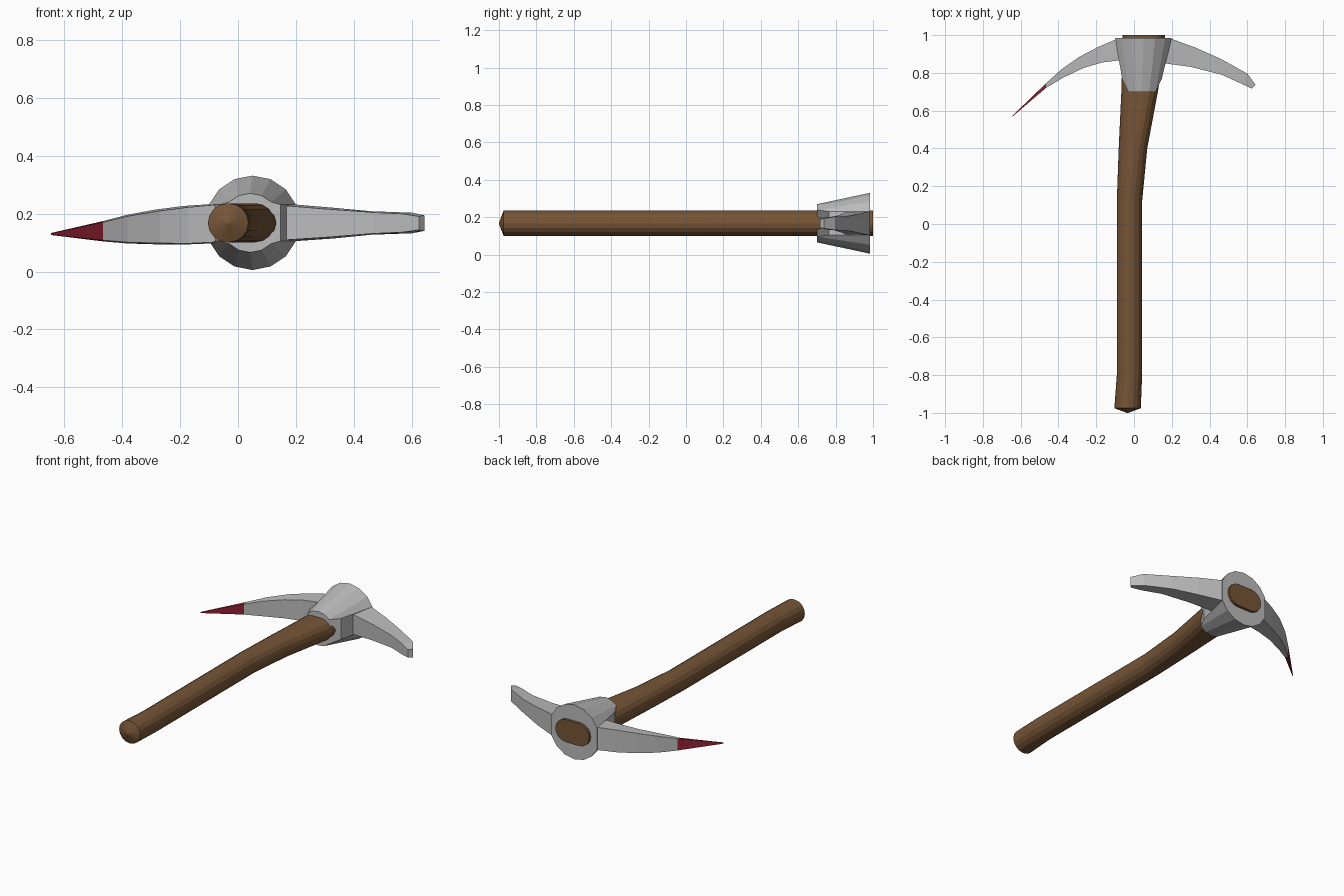
import bpy, bmesh, math

cube = bpy.data.objects.get("Cube")
if cube:
    bpy.data.objects.remove(cube, do_unlink=True)

MID_Z = 0.168


def material(name, rgb):
    m = bpy.data.materials.new(name)
    m.use_nodes = True
    m.diffuse_color = (*rgb, 1)
    bsdf = next(n for n in m.node_tree.nodes if n.type == 'BSDF_PRINCIPLED')
    bsdf.inputs["Base Color"].default_value = (*rgb, 1)
    return m


wood = material("brown wood", (0.18, 0.09, 0.037))
steel = material("grey steel", (0.50, 0.50, 0.50))
red = material("red paint", (0.30, 0.017, 0.035))


def loft(name, rings, mats):
    """Skin a list of equal-length point rings and close both ends."""
    bm = bmesh.new()
    loops = [[bm.verts.new(p) for p in ring] for ring in rings]
    n = len(loops[0])
    for a, b in zip(loops, loops[1:]):
        for i in range(n):
            j = (i + 1) % n
            bm.faces.new((a[i], a[j], b[j], b[i]))
    bm.faces.new(loops[0])
    bm.faces.new(loops[-1])
    bmesh.ops.remove_doubles(bm, verts=bm.verts, dist=0.0005)
    bmesh.ops.recalc_face_normals(bm, faces=bm.faces)
    mesh = bpy.data.meshes.new(name)
    bm.to_mesh(mesh)
    bm.free()
    for m in mats:
        mesh.materials.append(m)
    obj = bpy.data.objects.new(name, mesh)
    bpy.context.collection.objects.link(obj)
    return obj


# Handle: round at the grip, stretched into a slot shape at the head
def handle_ring(y, x0, x1, r=0.067):
    ring = []
    for side, cx in ((0, x1 - r), (1, x0 + r)):
        for i in range(9):
            a = -math.pi / 2 + math.pi * (i / 8 + side)
            ring.append((cx + r * math.cos(a), y, MID_Z + r * math.sin(a)))
    return ring


handle_path = [(-0.975, -0.104, 0.036), (-0.8, -0.091, 0.043),
               (0.12, -0.091, 0.043), (0.4, -0.081, 0.07),
               (0.72, -0.066, 0.13), (1.0, -0.06, 0.165)]
rings = [handle_ring(-1.0, -0.038, -0.03, 0.004)]
rings += [handle_ring(*p) for p in handle_path]
loft("handle", rings, [wood])


# Collar: flared cone whose lobes reach forward above and below the handle
def collar_ring(cx, y, r, side_y, side_reach):
    ring = []
    for i in range(16):
        if i % 8 == 0:
            continue
        a = i * math.pi / 8
        x, z = cx + r * math.cos(a), MID_Z + r * math.sin(a)
        yy = y
        if i in (1, 7, 9, 15):
            x = cx + math.copysign(side_reach, math.cos(a))
            z = MID_Z + math.copysign(0.063, math.sin(a))
            yy = side_y
        ring.append((x, yy, z))
    return ring


loft("collar", [collar_ring(0.042, 0.70, 0.102, 0.765, 0.104),
                collar_ring(0.05, 0.985, 0.163, 0.985, 0.15)], [steel])


# Arms: sections given as back x, y, front x, y, bottom and top height
def arm_ring(bx, by, fx, fy, low, high, lip=0.004):
    return [(bx, by, low - lip), (bx, by, high + lip),
            (fx, fy, high), (fx, fy, low)]


spike = loft("spike_arm", [arm_ring(*s) for s in (
    (-0.06, 0.985, -0.05, 0.867, 0.105, 0.229),
    (-0.09, 0.98, -0.09, 0.865, 0.101, 0.229),
    (-0.19, 0.937, -0.17, 0.855, 0.097, 0.222),
    (-0.29, 0.885, -0.27, 0.825, 0.098, 0.209),
    (-0.385, 0.818, -0.38, 0.772, 0.101, 0.191),
    (-0.466, 0.745, -0.466, 0.72, 0.108, 0.17),
    (-0.645, 0.572, -0.645, 0.568, 0.127, 0.132, 0.001))], [steel, red])
for face in spike.data.polygons:
    if face.center.x < -0.47:
        face.material_index = 1

loft("chisel_arm", [arm_ring(*s) for s in (
    (0.14, 0.985, 0.12, 0.855, 0.105, 0.229),
    (0.2, 0.98, 0.165, 0.85, 0.109, 0.227),
    (0.33, 0.932, 0.30, 0.832, 0.118, 0.216),
    (0.46, 0.874, 0.465, 0.79, 0.131, 0.204),
    (0.6, 0.796, 0.57, 0.742, 0.136, 0.199),
    (0.643, 0.738, 0.624, 0.717, 0.144, 0.19))], [steel])
